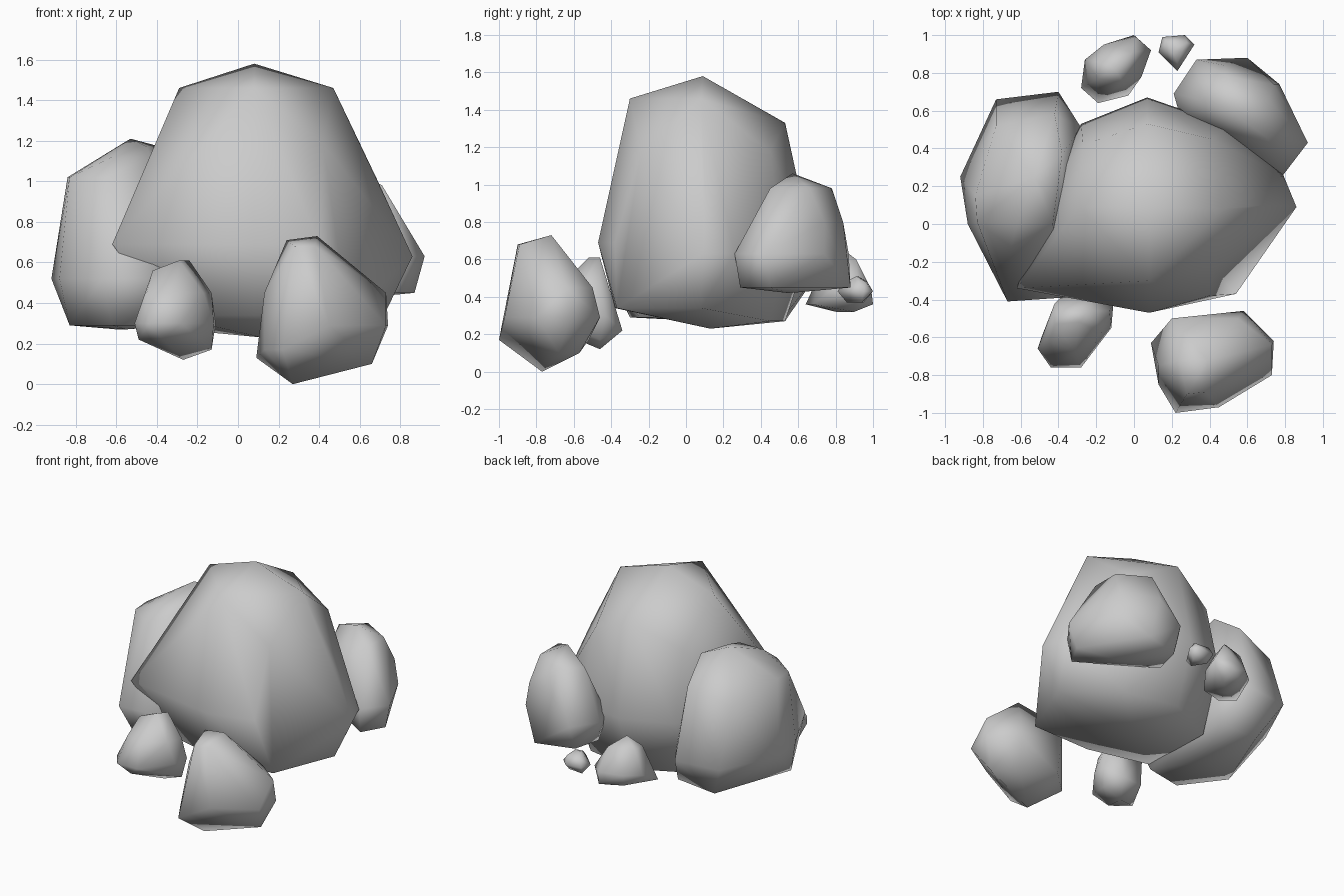
import bpy, bmesh, math


def rock(name, *levels):
    """Faceted boulder: convex hull around horizontal levels (z, (x, y), ...)."""
    bm = bmesh.new()
    for z, *outline in levels:
        for x, y in outline:
            bm.verts.new((x, y, z))
    hull = bmesh.ops.convex_hull(bm, input=bm.verts)
    loose = set(hull["geom_interior"] + hull["geom_unused"])
    bmesh.ops.delete(bm, geom=[v for v in loose if isinstance(v, bmesh.types.BMVert)], context='VERTS')
    bmesh.ops.recalc_face_normals(bm, faces=bm.faces)
    mesh = bpy.data.meshes.new(name)
    bm.to_mesh(mesh)
    bm.free()
    obj = bpy.data.objects.new(name, mesh)
    bpy.context.collection.objects.link(obj)
    bpy.ops.object.select_all(action='DESELECT')
    obj.select_set(True)
    bpy.context.view_layer.objects.active = obj
    bpy.ops.object.shade_smooth_by_angle(angle=math.radians(120))
    return obj


# Large central boulder with an overhanging front left corner
rock("main_boulder",
     (1.58, (0.08, 0.09)),
     (1.46, (-0.29, 0.09), (0.47, 0.08), (0.08, -0.30)),
     (1.33, (0.07, 0.53)),
     (1.18, (-0.22, -0.26), (0.42, -0.24), (0.41, 0.45), (-0.27, 0.42)),
     (1.0, (0.69, 0.1)),
     (0.69, (-0.62, -0.34), (0.08, -0.47), (0.40, -0.38), (0.07, 0.67),
      (-0.28, 0.53), (-0.45, 0.2)),
     (0.63, (0.62, -0.17), (0.86, 0.09), (0.79, 0.26), (0.5, 0.52)),
     (0.34, (0.54, -0.37), (0.72, 0.08), (0.08, -0.38), (-0.36, -0.27)),
     (0.27, (0.45, 0.45), (0.07, 0.53), (-0.3, 0.35)),
     (0.23, (0.12, 0.13)))

# Tall boulder leaning on the left side
rock("left_boulder",
     (1.21, (-0.53, 0.25)),
     (1.17, (-0.38, 0.37), (-0.45, 0.15)),
     (1.12, (-0.62, 0.0), (-0.43, 0.0)),
     (1.02, (-0.83, 0.01), (-0.84, 0.15), (-0.42, 0.58), (-0.65, -0.12)),
     (0.93, (-0.73, 0.52)),
     (0.52, (-0.92, 0.25), (-0.88, 0.0), (-0.73, 0.66), (-0.4, 0.7),
      (-0.28, 0.51), (-0.67, -0.41), (-0.38, -0.39)),
     (0.29, (-0.83, -0.02), (-0.62, -0.3), (-0.3, 0.52), (-0.35, -0.25)),
     (0.27, (-0.55, 0.1), (-0.6, 0.53)))

# Boulder set high at the back right
rock("back_right_boulder",
     (1.06, (0.55, 0.57)),
     (0.98, (0.71, 0.45), (0.5, 0.78), (0.35, 0.66), (0.71, 0.66)),
     (0.8, (0.74, 0.74), (0.48, 0.84)),
     (0.63, (0.92, 0.43), (0.79, 0.26), (0.77, 0.74), (0.48, 0.86),
      (0.33, 0.87), (0.21, 0.69), (0.25, 0.55)),
     (0.45, (0.6, 0.88), (0.87, 0.45), (0.78, 0.29), (0.33, 0.8), (0.28, 0.6)),
     (0.42, (0.55, 0.55)))

# Medium stone at the front right
rock("front_right_stone",
     (0.73, (0.39, -0.72)),
     (0.71, (0.24, -0.72)),
     (0.68, (0.28, -0.9), (0.38, -0.89)),
     (0.45, (0.73, -0.64), (0.55, -0.5), (0.2, -0.5), (0.13, -0.75)),
     (0.29, (0.74, -0.62), (0.73, -0.8), (0.45, -0.97), (0.58, -0.46)),
     (0.17, (0.22, -1.0), (0.13, -0.85), (0.22, -0.52)),
     (0.13, (0.09, -0.63)),
     (0.10, (0.66, -0.68), (0.5, -0.57)),
     (0.0, (0.27, -0.77)))

# Small stone at the front left
rock("front_left_stone",
     (0.61, (-0.29, -0.52), (-0.24, -0.46)),
     (0.56, (-0.42, -0.53), (-0.37, -0.45)),
     (0.45, (-0.13, -0.46), (-0.42, -0.42), (-0.17, -0.57), (-0.31, -0.68), (-0.45, -0.62)),
     (0.30, (-0.11, -0.43), (-0.12, -0.55), (-0.28, -0.76), (-0.44, -0.76), (-0.51, -0.66)),
     (0.22, (-0.2, -0.34), (-0.36, -0.36), (-0.49, -0.6), (-0.37, -0.7)),
     (0.17, (-0.13, -0.46)),
     (0.12, (-0.27, -0.46)))

# Small stone at the back
rock("back_stone",
     (0.67, (-0.1, 0.82)),
     (0.60, (-0.19, 0.86), (-0.01, 0.91), (-0.06, 0.75), (-0.19, 0.77)),
     (0.44, (-0.26, 0.87), (-0.16, 0.95), (0.01, 0.99), (0.09, 0.92), (0.04, 0.78)),
     (0.36, (-0.03, 0.68), (-0.19, 0.64), (-0.28, 0.72), (0.0, 1.0), (-0.15, 0.93)),
     (0.32, (-0.12, 0.8), (-0.02, 0.9)))

# Pebble at the back
rock("back_pebble",
     (0.51, (0.2, 0.92), (0.25, 0.91)),
     (0.48, (0.17, 0.97), (0.28, 0.96), (0.23, 0.85)),
     (0.43, (0.15, 0.99), (0.27, 1.0), (0.32, 0.95), (0.23, 0.81), (0.13, 0.91)),
     (0.37, (0.17, 0.95), (0.28, 0.94), (0.23, 0.86)))
